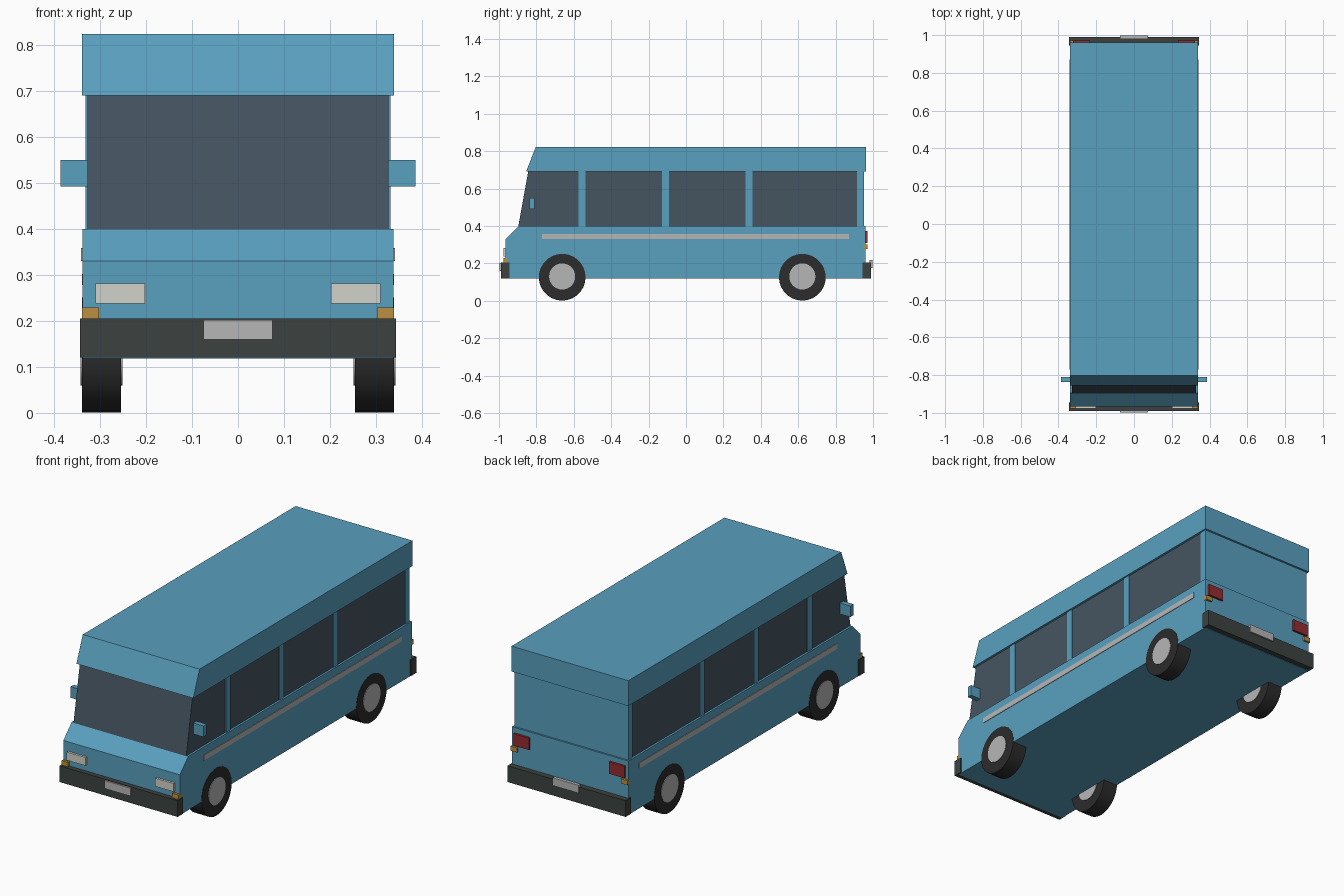
import bpy, bmesh, math
from mathutils import Matrix

if "Cube" in bpy.data.objects:
    bpy.data.objects.remove(bpy.data.objects["Cube"])


def material(name, r, g, b):
    m = bpy.data.materials.new(name)
    m.diffuse_color = (r, g, b, 1)
    m.use_nodes = True
    m.node_tree.nodes["Principled BSDF"].inputs["Base Color"].default_value = m.diffuse_color
    return m


BLUE = material("blue_paint", 0.10, 0.35, 0.52)
GLASS = material("dark_glass", 0.06, 0.09, 0.12)
TRIM = material("dark_trim", 0.045, 0.055, 0.05)
RUBBER = material("rubber", 0.025, 0.025, 0.025)
RED = material("red_lens", 0.30, 0.025, 0.03)
AMBER = material("amber_lens", 0.50, 0.28, 0.05)
LAMP = material("lamp_lens", 0.65, 0.65, 0.60)
SILVER = material("silver", 0.47, 0.47, 0.47)


def finish(bm, name, mat):
    bmesh.ops.recalc_face_normals(bm, faces=bm.faces)
    me = bpy.data.meshes.new(name)
    bm.to_mesh(me)
    bm.free()
    me.materials.append(mat)
    ob = bpy.data.objects.new(name, me)
    bpy.context.collection.objects.link(ob)
    return ob


def extrude_profile(name, pts, half, mat):
    """Side profile (y, z) extruded across the width."""
    bm = bmesh.new()
    face = bm.faces.new([bm.verts.new((-half, y, z)) for y, z in pts])
    geo = bmesh.ops.extrude_face_region(bm, geom=[face])["geom"]
    verts = [v for v in geo if isinstance(v, bmesh.types.BMVert)]
    bmesh.ops.translate(bm, verts=verts, vec=(2 * half, 0, 0))
    return finish(bm, name, mat)


def box(name, x, y, z, mat):
    bm = bmesh.new()
    bmesh.ops.create_cube(bm, size=1)
    for v in bm.verts:
        for i, (a, b) in enumerate((x, y, z)):
            v.co[i] = (a + b) / 2 + v.co[i] * (b - a)
    return finish(bm, name, mat)


def pair(name, x, y, z, mat):
    box("right_" + name, x, y, z, mat)
    box("left_" + name, (-x[1], -x[0]), y, z, mat)


def wheel_disc(name, x, y, z, r, width, mat):
    bm = bmesh.new()
    bmesh.ops.create_cone(bm, cap_ends=True, segments=28, radius1=r, radius2=r, depth=width,
                          matrix=Matrix.Translation((x, y, z)) @ Matrix.Rotation(math.pi / 2, 4, 'Y'))
    ob = finish(bm, name, mat)
    bpy.context.view_layer.objects.active = ob
    ob.select_set(True)
    bpy.ops.object.shade_smooth_by_angle(angle=math.radians(30))
    ob.select_set(False)


# Body shell, window block and overhanging roof
extrude_profile("lower_body", [(-0.965, 0.118), (-0.965, 0.33), (-0.895, 0.40),
                               (0.96, 0.40), (0.96, 0.118)], 0.338, BLUE)
extrude_profile("window_glass", [(-0.897, 0.395), (-0.843, 0.695), (0.93, 0.695), (0.93, 0.395)], 0.327, GLASS)
extrude_profile("roof", [(-0.855, 0.69), (-0.803, 0.823), (0.962, 0.823), (0.962, 0.69)], 0.339, BLUE)

# Rear wall and side pillars
box("rear_wall", (-0.331, 0.331), (0.915, 0.951), (0.39, 0.70), BLUE)
for i, y in enumerate((-0.555, -0.11, 0.337)):
    pair(f"pillar_{i + 1}", (0.315, 0.331), (y - 0.019, y + 0.019), (0.39, 0.70), BLUE)

# Bumpers and plates
box("front_bumper", (-0.343, 0.343), (-0.99, -0.945), (0.12, 0.205), TRIM)
box("rear_bumper", (-0.343, 0.343), (0.945, 0.99), (0.12, 0.205), TRIM)
box("front_plate", (-0.075, 0.075), (-0.998, -0.98), (0.16, 0.202), SILVER)
box("rear_plate", (-0.075, 0.075), (0.98, 0.998), (0.176, 0.217), SILVER)

# Lights
pair("headlight", (0.202, 0.31), (-0.977, -0.955), (0.238, 0.281), LAMP)
pair("front_indicator", (0.302, 0.339), (-0.977, -0.955), (0.203, 0.229), AMBER)
pair("tail_light", (0.232, 0.322), (0.95, 0.971), (0.31, 0.372), RED)
pair("rear_indicator", (0.302, 0.339), (0.95, 0.971), (0.278, 0.302), AMBER)

# Side stripes and mirrors
pair("side_stripe", (0.33, 0.341), (-0.77, 0.872), (0.33, 0.358), SILVER)
pair("mirror", (0.325, 0.386), (-0.837, -0.811), (0.492, 0.55), BLUE)

# Wheels with hubs showing on both sides
for end, y in (("front", -0.662), ("rear", 0.622)):
    for side, s in (("right", 1), ("left", -1)):
        wheel_disc(f"{end}_{side}_tyre", s * 0.297, y, 0.126, 0.125, 0.085, RUBBER)
        wheel_disc(f"{end}_{side}_hub", s * 0.297, y, 0.13, 0.07, 0.091, SILVER)
